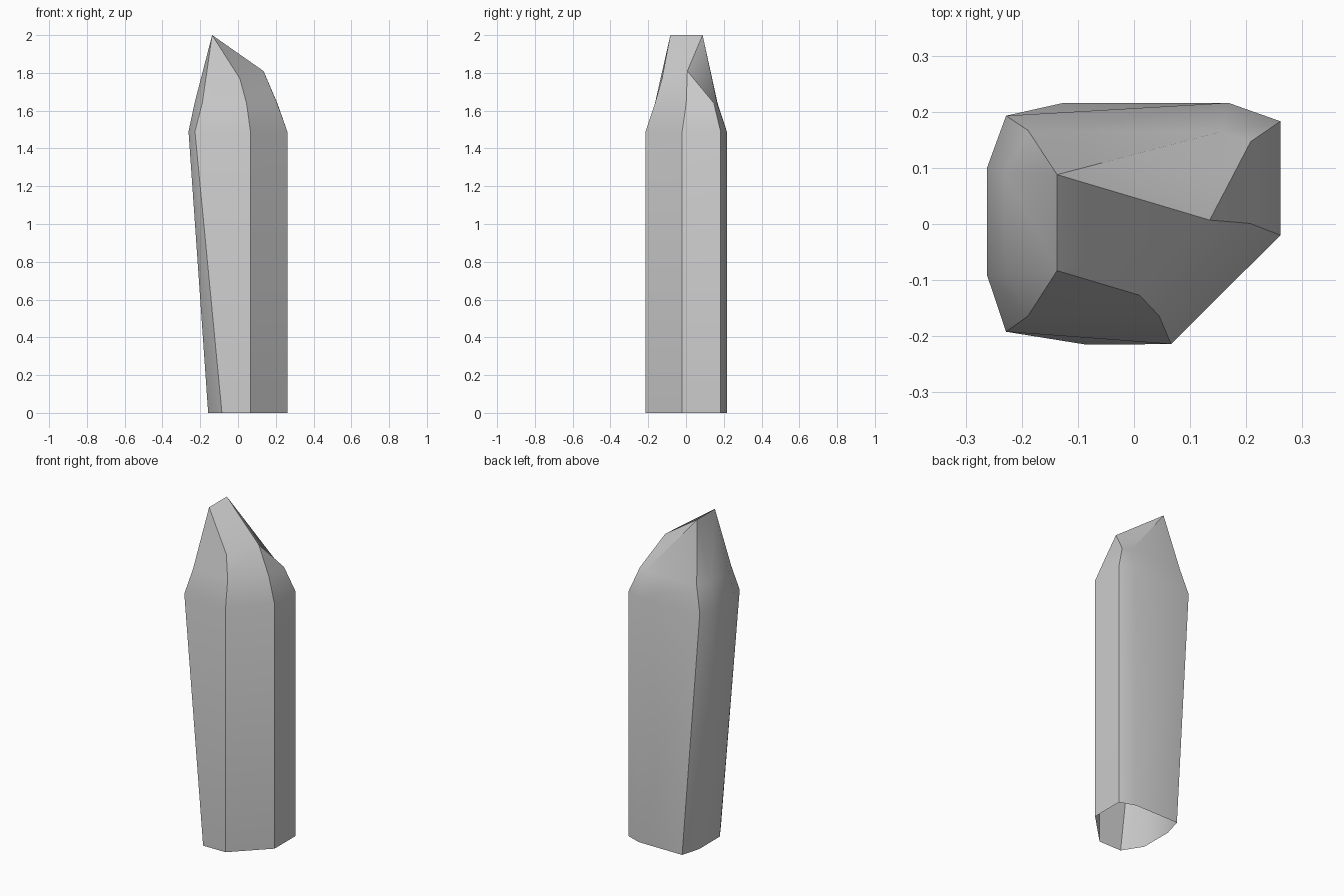
import bpy, bmesh

if "Cube" in bpy.data.objects:
    bpy.data.objects.remove(bpy.data.objects["Cube"])

# Eight-sided cross-sections, counter-clockwise from the left-front corner
base = [(-.158, -.1), (-.085, -.215), (.066, -.214), (.261, -.02),
        (.261, .183), (.168, .216), (-.125, .216), (-.158, .1)]
shoulder = [(-.262, -.091), (-.228, -.192), (.066, -.214), (.261, -.02),
            (.261, .183), (.168, .216), (-.228, .193), (-.262, .1)]
neck = [(-.23, -.085), (-.189, -.164), (.045, -.164), (.207, .001),
        (.208, .147), (.157, .165), (-.189, .167), (-.23, .092)]

bm = bmesh.new()


def ring(points, z):
    return [bm.verts.new((x, y, z)) for x, y in points]


def skin(lower, upper):
    for i in range(8):
        j = (i + 1) % 8
        loop = list(dict.fromkeys((lower[i], lower[j], upper[j], upper[i])))
        bm.faces.new(loop)


# Body (open underneath) and tapered shoulder
rings = [ring(base, 0), ring(shoulder, 1.49), ring(neck, 1.64)]
skin(rings[0], rings[1])
skin(rings[1], rings[2])

# Slanted tip: neck corners collapse onto four points
a, b, c, d = [bm.verts.new(p) for p in
              ((-.137, -.083, 2), (-.137, .088, 2), (.01, -.127, 1.77), (.135, .007, 1.81))]
tip = [a, a, c, d, d, d, b, b]
n = rings[2]
for i in range(8):
    j = (i + 1) % 8
    if i == 5:  # twisted back facet, split along its crease
        bm.faces.new((n[5], n[6], b))
        bm.faces.new((n[5], b, d))
    else:
        bm.faces.new(list(dict.fromkeys((n[i], n[j], tip[j], tip[i]))))
bm.faces.new((a, c, d, b))

mesh = bpy.data.meshes.new("crystal_shard")
bm.to_mesh(mesh)
bm.free()
shard = bpy.data.objects.new("crystal_shard", mesh)
bpy.context.collection.objects.link(shard)
bpy.context.view_layer.objects.active = shard
shard.select_set(True)
bpy.ops.object.shade_smooth_by_angle(angle=0.52)
